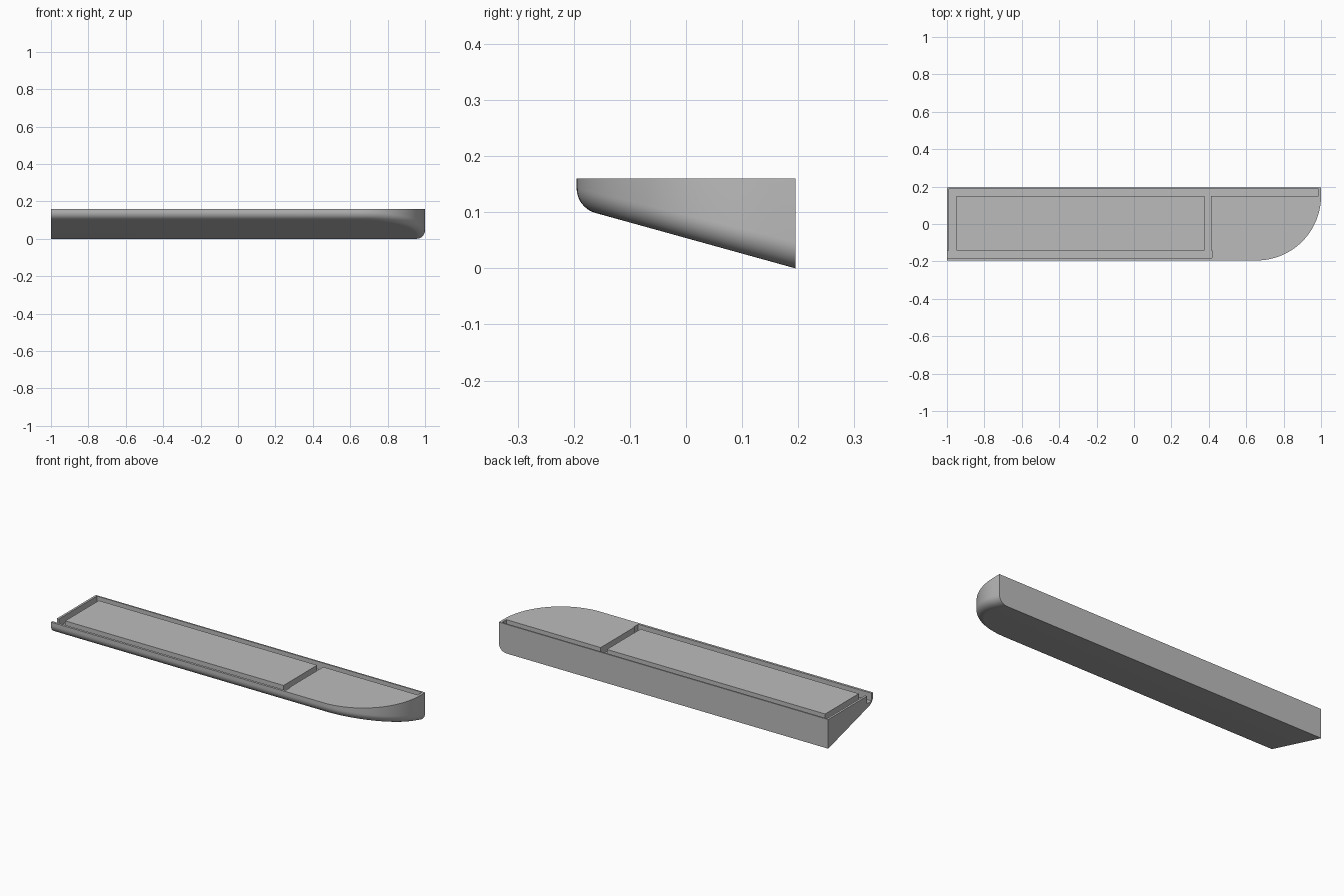
import bpy, bmesh, math
from mathutils import Vector

cube = bpy.data.objects.get("Cube")
if cube:
    bpy.data.objects.remove(cube, do_unlink=True)

TOP, BACK, FRONT = 0.16, 0.195, -0.195
CORNER, FILLET, SLOPE = 0.345, 0.046, -0.277
FLOOR = 0.118

grey = bpy.data.materials.new("plain_grey")
grey.use_nodes = True
grey.diffuse_color = (0.5, 0.5, 0.5, 1)
grey.node_tree.nodes["Principled BSDF"].inputs["Base Color"].default_value = (0.5, 0.5, 0.5, 1)


def make_object(name, bm):
    bmesh.ops.recalc_face_normals(bm, faces=bm.faces)
    mesh = bpy.data.meshes.new(name)
    bm.to_mesh(mesh)
    bm.free()
    mesh.materials.append(grey)
    obj = bpy.data.objects.new(name, mesh)
    bpy.context.collection.objects.link(obj)
    return obj


def prism(name, points, low, high):
    bm = bmesh.new()
    face = bm.faces.new([bm.verts.new((x, y, low)) for x, y in points])
    ext = bmesh.ops.extrude_face_region(bm, geom=[face])
    verts = [v for v in ext["geom"] if isinstance(v, bmesh.types.BMVert)]
    bmesh.ops.translate(bm, verts=verts, vec=(0, 0, high - low))
    return make_object(name, bm)


# Plan outline: straight front, rounded corner, short straight end
outline = [(Vector((-1, FRONT)), Vector((0, 1)))]
for i in range(33):
    a = math.radians(-90 + 90 * i / 32)
    out = Vector((math.cos(a), math.sin(a)))
    outline.append((Vector((1 - CORNER, FRONT + CORNER)) + out * CORNER, -out))
outline.append((Vector((1, BACK)), Vector((-1, 0))))


# One rib of the hull: top edge, then the fillet rolling into the sloped underside
def rib(point, inward, steps=10):
    m = SLOPE * inward.y
    base = SLOPE * (point.y - BACK)
    centre = base + m * FILLET + FILLET * math.sqrt(1 + m * m)
    end = math.atan2(-1, m) + 2 * math.pi
    result = [(point.x, point.y, TOP)]
    for k in range(steps + 1):
        a = math.pi + (end - math.pi) * k / steps
        p = point + inward * FILLET * (1 + math.cos(a))
        result.append((p.x, p.y, centre + FILLET * math.sin(a)))
    return result


# Shelf body
bm = bmesh.new()
ribs = [[bm.verts.new(co) for co in rib(p, n)] for p, n in outline]
for a, b in zip(ribs, ribs[1:]):
    for k in range(len(a) - 1):
        bm.faces.new((a[k], a[k + 1], b[k + 1], b[k]))
top_corner = bm.verts.new((-1, BACK, TOP))
low_corner = bm.verts.new((-1, BACK, 0))
bm.faces.new([r[0] for r in ribs] + [top_corner])
bm.faces.new([r[-1] for r in ribs] + [low_corner])
bm.faces.new(ribs[0] + [low_corner, top_corner])
bm.faces.new(ribs[-1] + [low_corner, top_corner])
body = make_object("shelf_body", bm)

# Recess with an open channel at one end and a slot along the back
recess = prism("recess_cutter", [
    (-1.05, -0.182), (0.418, -0.182), (0.418, -0.142), (0.413, -0.142),
    (0.413, 0.15), (0.986, 0.15), (0.986, 0.187), (-0.988, 0.187),
    (-0.988, -0.142), (-1.05, -0.142)], FLOOR, TOP + 0.1)
recess.hide_render = True

cut = body.modifiers.new("recess", "BOOLEAN")
cut.operation = "DIFFERENCE"
cut.solver = "EXACT"
cut.object = recess
bpy.ops.object.select_all(action="DESELECT")
bpy.context.view_layer.objects.active = body
body.select_set(True)
bpy.ops.object.modifier_apply(modifier=cut.name)
bpy.data.objects.remove(recess, do_unlink=True)
bpy.ops.object.shade_smooth_by_angle(angle=math.radians(30))

# Raised panel inside the recess
prism("raised_panel", [(-0.95, -0.142), (0.376, -0.142), (0.376, 0.15), (-0.95, 0.15)],
      FLOOR - 0.004, TOP)
